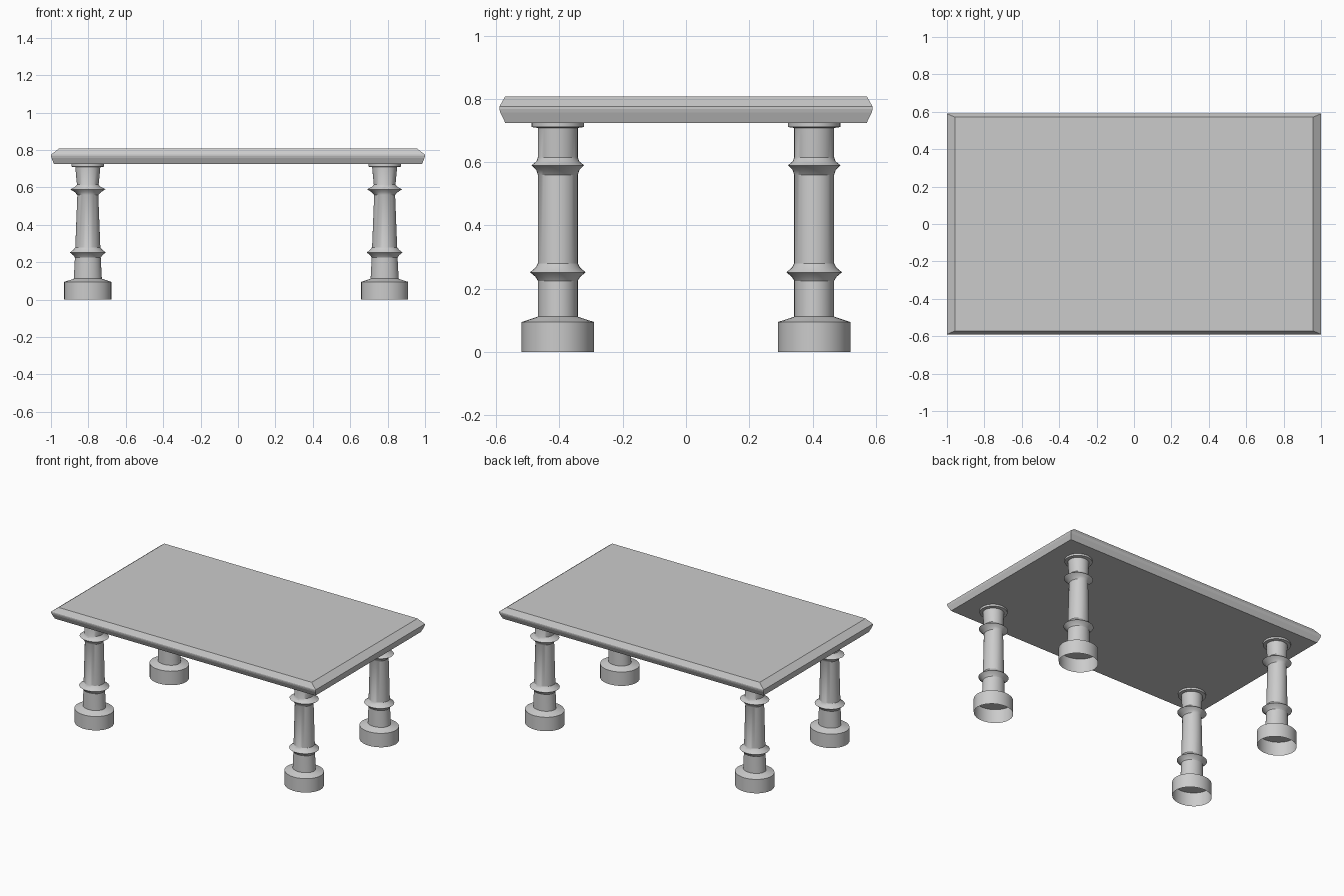
import bpy
import math

if "Cube" in bpy.data.objects:
    bpy.data.objects.remove(bpy.data.objects["Cube"])

SEG = 32


def make_object(name, verts, faces, smooth_angle=None):
    mesh = bpy.data.meshes.new(name)
    mesh.from_pydata(verts, [], faces)
    obj = bpy.data.objects.new(name, mesh)
    bpy.context.collection.objects.link(obj)
    if smooth_angle:
        bpy.ops.object.select_all(action='DESELECT')
        obj.select_set(True)
        bpy.context.view_layer.objects.active = obj
        bpy.ops.object.shade_smooth_by_angle(angle=math.radians(smooth_angle))
    return obj


def skin(rings, n):
    """Quads joining consecutive rings of n vertices."""
    return [(r * n + i, r * n + (i + 1) % n, (r + 1) * n + (i + 1) % n, (r + 1) * n + i)
            for r in range(rings - 1) for i in range(n)]


# Table top: stacked rectangles (half x, half y, z) give the bevelled edge
top_profile = [(0.984, 0.571, 0.724), (0.997, 0.587, 0.757),
               (1.0, 0.59, 0.768), (1.0, 0.59, 0.775), (0.957, 0.571, 0.808)]
verts = [(sx * hx, sy * hy, z) for hx, hy, z in top_profile
         for sx, sy in ((-1, -1), (1, -1), (1, 1), (-1, 1))]
n = len(top_profile)
faces = skin(n, 4) + [(3, 2, 1, 0), tuple(range(4 * n - 4, 4 * n))]
make_object("table_top", verts, faces)

# Turned leg: oval section (radius x, radius y, z); the foot is hollow from below
leg_profile = [
    (0.126, 0.114, 0.0), (0.126, 0.114, 0.095), (0.080, 0.068, 0.110),
    (0.075, 0.063, 0.112), (0.069, 0.063, 0.225), (0.078, 0.071, 0.238),
    (0.096, 0.088, 0.252), (0.078, 0.071, 0.266), (0.067, 0.063, 0.280),
    (0.056, 0.063, 0.560), (0.070, 0.068, 0.575), (0.094, 0.083, 0.590),
    (0.070, 0.068, 0.602), (0.058, 0.063, 0.615), (0.067, 0.063, 0.708),
    (0.087, 0.083, 0.711), (0.087, 0.083, 0.725)]


def make_leg(name, x, y):
    angles = [2 * math.pi * i / SEG for i in range(SEG)]
    verts = [(x + rx * math.cos(a), y + ry * math.sin(a), z)
             for rx, ry, z in leg_profile for a in angles]
    rings = len(leg_profile)
    faces = skin(rings, SEG)
    faces.append(tuple(range((rings - 1) * SEG, rings * SEG)))
    # ceiling inside the hollow foot
    base = len(verts)
    verts += [(x + 0.125 * math.cos(a), y + 0.113 * math.sin(a), 0.094) for a in angles]
    faces.append(tuple(reversed(range(base, base + SEG))))
    make_object(name, verts, faces, 30)


for side, x in (("left", -0.803), ("right", 0.784)):
    for end, y in (("front", -0.405), ("back", 0.405)):
        make_leg(f"{end}_{side}_leg", x, y)
